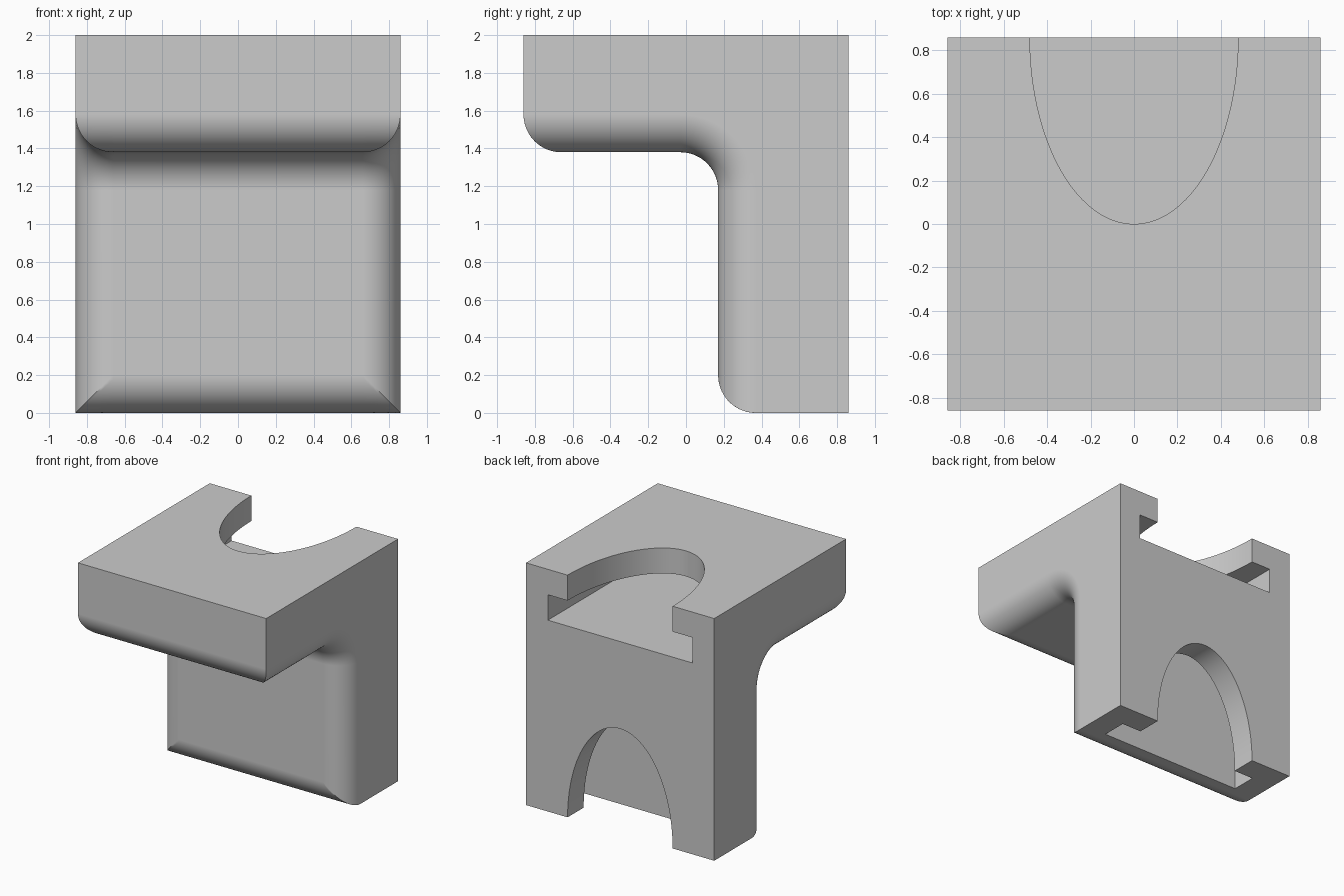
import bpy, bmesh
from math import sin, cos, pi

if "Cube" in bpy.data.objects:
    bpy.data.objects.remove(bpy.data.objects["Cube"], do_unlink=True)

W = 0.86          # half width and half depth
H = 2.0           # height
R = 0.2           # edge rounding
UNDER = 1.38      # underside of the shelf
FACE = 0.17       # front of the upright
N = 14            # steps per rounding

gray = bpy.data.materials.new("light gray")
gray.use_nodes = True
gray.diffuse_color = (0.6, 0.6, 0.6, 1)
gray.node_tree.nodes["Principled BSDF"].inputs["Base Color"].default_value = (0.6, 0.6, 0.6, 1)


def add_object(name, bm):
    bmesh.ops.recalc_face_normals(bm, faces=bm.faces)
    mesh = bpy.data.meshes.new(name)
    bm.to_mesh(mesh)
    bm.free()
    mesh.materials.append(gray)
    obj = bpy.data.objects.new(name, mesh)
    bpy.context.collection.objects.link(obj)
    return obj


def side_profile(a):
    """Bracket outline in (y, z); a is the progress around the side rounding."""
    d = R * (1 - cos(a))
    pts = []
    for k in range(N + 1):        # shelf nose
        p = (pi / 2 - a) * k / N
        pts.append((-W + R - R * cos(p), UNDER + R - R * sin(p)))
    for k in range(N + 1):        # inner corner
        p = pi / 2 * (1 - k / N)
        pts.append((FACE - R + (R + d) * cos(p), UNDER - R + (R + d) * sin(p)))
    for k in range(N + 1):        # foot of the upright
        p = a + (pi / 2 - a) * k / N
        pts.append((FACE + R - R * cos(p), R - R * sin(p)))
    return pts + [(W, 0), (W, H), (-W, H)]


# Bracket body: outlines lofted across the width
bm = bmesh.new()
angles = [pi / 2 * k / N for k in range(N + 1)]
stations = [(-(W - R + R * sin(a)), a) for a in reversed(angles)]
stations += [(W - R + R * sin(a), a) for a in angles]
rings = [[bm.verts.new((x, y, z)) for y, z in side_profile(a)] for x, a in stations]
for r1, r2 in zip(rings, rings[1:]):
    for i in range(len(r1)):
        j = (i + 1) % len(r1)
        bm.faces.new((r1[i], r1[j], r2[j], r2[i]))
bm.faces.new(rings[0])
bm.faces.new(rings[-1])
bmesh.ops.remove_doubles(bm, verts=bm.verts, dist=1e-5)
bmesh.ops.dissolve_degenerate(bm, edges=bm.edges, dist=1e-5)
body = add_object("bracket_body", bm)


def box_cutter(name, lo, hi):
    bm = bmesh.new()
    bmesh.ops.create_cube(bm, size=1)
    for v in bm.verts:
        v.co = [(l + h) / 2 + c * (h - l) for l, h, c in zip(lo, hi, v.co)]
    return add_object(name, bm)


def oval_cutter(name, place):
    """Oval prism; place maps (u, v, depth) to a position."""
    bm = bmesh.new()
    n = 96
    ends = [[bm.verts.new(place(0.48 * cos(2 * pi * k / n), W * sin(2 * pi * k / n), t))
             for k in range(n)] for t in (-0.1, 0.28)]
    for i in range(n):
        j = (i + 1) % n
        bm.faces.new((ends[0][i], ends[0][j], ends[1][j], ends[1][i]))
    for ring in ends:
        bm.faces.new(ring)
    return add_object(name, bm)


# Undercut slots with oval mouths, in the shelf top and the upright back
cutters = [
    box_cutter("shelf_slot_cutter", (-0.66, -0.55, 1.58), (0.66, 1.0, 1.79)),
    oval_cutter("shelf_mouth_cutter", lambda u, v, t: (u, W + v, H - t)),
    box_cutter("upright_slot_cutter", (-0.66, 0.44, -0.2), (0.66, 0.65, 1.32)),
    oval_cutter("upright_mouth_cutter", lambda u, v, t: (u, W - t, v)),
]

bpy.ops.object.select_all(action='DESELECT')
bpy.context.view_layer.objects.active = body
body.select_set(True)
for cutter in cutters:
    cutter.hide_render = True
    mod = body.modifiers.new(cutter.name, 'BOOLEAN')
    mod.operation = 'DIFFERENCE'
    mod.solver = 'EXACT'
    mod.object = cutter
    bpy.ops.object.modifier_apply(modifier=mod.name)
    bpy.data.objects.remove(cutter, do_unlink=True)

# Smooth roundings with crisp edges
bpy.ops.object.shade_smooth_by_angle(angle=pi / 6)
weighted = body.modifiers.new("weighted_normals", 'WEIGHTED_NORMAL')
weighted.keep_sharp = True
